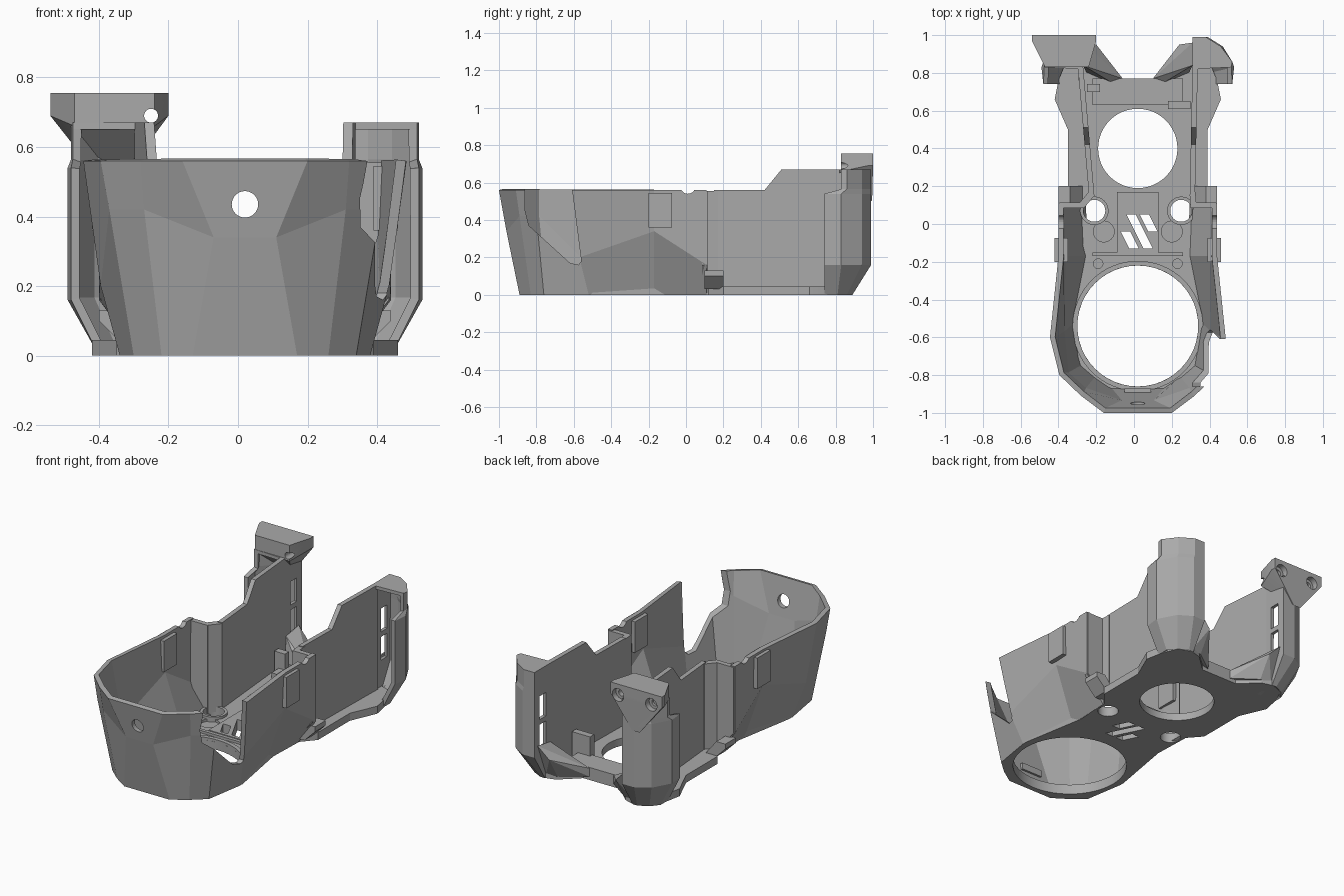
import bpy, bmesh, math
from mathutils import Vector

if "Cube" in bpy.data.objects:
    bpy.data.objects.remove(bpy.data.objects["Cube"], do_unlink=True)

CX = 0.02  # symmetry plane of the shell
# Side sign, name and distance of the rear wall's front end from the symmetry plane
SIDES = ((1, "left", 0.275), (-1, "right", 0.23))

grey = bpy.data.materials.new("plain grey")
grey.use_nodes = True
grey.diffuse_color = (0.4, 0.4, 0.4, 1)
grey.node_tree.nodes["Principled BSDF"].inputs["Base Color"].default_value = (0.4, 0.4, 0.4, 1)


def finish(name, bm, closed=True):
    if closed:
        bmesh.ops.recalc_face_normals(bm, faces=bm.faces)
    me = bpy.data.meshes.new(name)
    bm.to_mesh(me)
    bm.free()
    me.materials.append(grey)
    ob = bpy.data.objects.new(name, me)
    bpy.context.collection.objects.link(ob)
    return ob


def prism(name, pts, axis, a, b):
    """Extrude a 2D outline along an axis from a to b."""
    place = {"x": lambda p, t: (t, p[0], p[1]),
             "y": lambda p, t: (p[0], t, p[1]),
             "z": lambda p, t: (p[0], p[1], t)}[axis]
    bm = bmesh.new()
    base = bm.faces.new([bm.verts.new(place(p, a)) for p in pts])
    out = bmesh.ops.extrude_face_region(bm, geom=[base])
    move = Vector(place((0, 0), b - a))
    bmesh.ops.translate(bm, vec=move, verts=[v for v in out["geom"] if isinstance(v, bmesh.types.BMVert)])
    return finish(name, bm)


def box(name, x, y, z):
    return prism(name, [(x[0], y[0]), (x[1], y[0]), (x[1], y[1]), (x[0], y[1])], "z", *z)


def circle(cx, cy, r, n=48):
    return [(cx + r * math.cos(math.tau * i / n), cy + r * math.sin(math.tau * i / n)) for i in range(n)]


def hull(name, pts):
    bm = bmesh.new()
    vs = [bm.verts.new(p) for p in pts]
    res = bmesh.ops.convex_hull(bm, input=vs)
    bmesh.ops.delete(bm, geom=[v for v in res["geom_interior"] if isinstance(v, bmesh.types.BMVert)], context="VERTS")
    bmesh.ops.dissolve_limit(bm, angle_limit=0.01, verts=bm.verts, edges=bm.edges)
    return finish(name, bm)


def bake(ob):
    dg = bpy.context.evaluated_depsgraph_get()
    me = bpy.data.meshes.new_from_object(ob.evaluated_get(dg))
    ob.modifiers.clear()
    ob.data = me


def shell(name, rings, thick, outward):
    """Open wall lofted through rings, thickened inward."""
    bm = bmesh.new()
    vs = [[bm.verts.new(p) for p in r] for r in rings]
    for lo, hi in zip(vs, vs[1:]):
        for i in range(len(lo) - 1):
            quad = [lo[i], hi[i], hi[i + 1], lo[i + 1]]
            bm.faces.new(quad if outward > 0 else quad[::-1])
    ob = finish(name, bm, closed=False)
    m = ob.modifiers.new("thickness", "SOLIDIFY")
    m.thickness, m.offset = thick, -1
    bake(ob)
    return ob


def cut(ob, *cutters):
    for c in cutters:
        m = ob.modifiers.new("cut", "BOOLEAN")
        m.operation, m.solver, m.object = "DIFFERENCE", "EXACT", c
        bpy.context.view_layer.update()
        bake(ob)
        bpy.data.objects.remove(c, do_unlink=True)


def smooth(ob):
    bpy.ops.object.select_all(action="DESELECT")
    ob.select_set(True)
    bpy.context.view_layer.objects.active = ob
    bpy.ops.object.shade_smooth_by_angle(angle=math.radians(20))


# Floor plate with its round openings, screw holes and slanted vents
half = [(0.15, -0.89), (0.24, -0.83), (0.32, -0.76), (0.36, -0.5), (0.29, -0.1), (0.30, 0.12), (0.37, 0.2),
        (0.37, 0.5), (0.44, 0.66), (0.42, 0.76), (0.38, 0.86), (0.30, 0.89), (0.23, 0.87), (0.12, 0.77)]
floor = prism("floor", [(CX + u, y) for u, y in half] + [(CX - u, y) for u, y in reversed(half)], "z", 0, 0.045)
holes = [(0, -0.54, 0.32, -0.1), (0, 0.4, 0.21, -0.1)]
for s, *_ in SIDES:
    holes += [(s * 0.23, 0.07, 0.058, -0.1), (s * 0.18, -0.04, 0.055, 0.03), (s * 0.21, -0.21, 0.025, 0.03)]
for u, y, r, z in holes:
    cut(floor, prism("cutter", circle(CX + u, y, r), "z", z, 0.2))

console = box("centre_plate", (-0.09, 0.13), (-0.15, 0.17), (0.03, 0.065))
for x, top, bottom in ((-0.07, -0.04, -0.13), (-0.04, 0.05, -0.13), (0.03, 0.05, -0.04)):
    d = (top - bottom) * 0.5
    vent = [(x, top), (x + 0.05, top), (x + 0.05 + d, bottom), (x + d, bottom)]
    for ob in (floor, console):
        cut(ob, prism("cutter", vent, "z", -0.1, 0.2))
smooth(floor)

ring = prism("opening_rim", circle(CX, -0.54, 0.345, 64), "z", 0.01, 0.06)
cut(ring, prism("cutter", circle(CX, -0.54, 0.32, 64), "z", -0.1, 0.2))
smooth(ring)
box("floor_step", (-0.22, 0.26), (-0.17, -0.15), (0.04, 0.06))
box("rear_beam", (-0.22, 0.26), (0.63, 0.77), (0.03, 0.075))
box("front_clip", (-0.05, 0.09), (-0.895, -0.87), (0.1, 0.14))

# Faceted front bowl
low = [(0.30, 0.11, 0), (0.29, -0.17, 0), (0.36, -0.52, 0), (0.32, -0.76, 0), (0.24, -0.83, 0), (0.15, -0.89, 0)]
mid = [(0.42, 0.11, 0.16), (0.41, -0.17, 0.34), (0.415, -0.57, 0.2), (0.39, -0.80, 0.42), (0.29, -0.89, 0.42),
       (0.09, -0.96, 0.34)]
top = [(0.42, 0.11, 0.56), (0.42, -0.17, 0.56), (0.465, -0.6, 0.56), (0.415, -0.8, 0.56), (0.30, -0.91, 0.56),
       (0.18, -1.0, 0.56)]
rings = [[(CX + u, y, z) for u, y, z in r] + [(CX - u, y, z) for u, y, z in reversed(r)] for r in (low, mid, top)]
bowl = shell("front_bowl", rings, 0.028, 1)
gap = [(-0.86, 0.65), (-0.86, 0.45), (-0.84, 0.37), (-0.62, 0.17), (-0.575, 0.16), (-0.56, 0.18), (-0.62, 0.65)]
cut(bowl, prism("cutter", gap, "x", 0.25, 0.7),
    prism("cutter", circle(CX, 0.435, 0.038), "y", -1.2, -0.8),
    prism("cutter", circle(0.01, 0.58, 0.04, 24), "x", -0.8, 0.8))

for s, side, start in SIDES:
    X = lambda u: CX + s * u
    # Shoulder between the wide bowl and the narrow rear
    prism(side + "_shoulder", [(X(0.28), 0.03), (X(0.30), 0.03), (X(0.415), 0.16), (X(0.415), 0.555), (X(0.28), 0.555)],
          "y", 0.085, 0.115)
    prism(side + "_shoulder_return", [(X(0.28), 0.09), (X(0.31), 0.11), (X(start + 0.03), 0.17), (X(start), 0.15)],
          "z", 0.03, 0.555)
    prism(side + "_shoulder_tab", [(X(0.28), 0.03), (X(0.35), 0.03), (X(0.42), 0.1), (X(0.42), 0.13), (X(0.36), 0.13)],
          "y", 0.1, 0.2)
    box(side + "_wall_clip", (X(0.37), X(0.44)), (-0.2, -0.075), (0.36, 0.545))

    # Stepped rear side wall, leaning outward toward the back
    wall = prism(side + "_rear_wall", [(0.15, 0.03), (0.84, 0.03), (0.84, 0.67), (0.51, 0.67), (0.42, 0.56), (0.15, 0.56)],
                 "x", X(start), X(start + 0.028))
    for v in wall.data.vertices:
        v.co.x += s * (0.29 - start) * (v.co.y - 0.15) / 0.69

    # Rear corner pod: open-fronted channel with two slots, stepped back near the top
    foot = [(0.29, 0.76), (0.29, 0.89), (0.32, 0.89), (0.38, 0.86), (0.42, 0.81), (0.42, 0.74)]
    body = [(0.29, 0.76), (0.29, 0.99), (0.37, 0.99), (0.45, 0.94), (0.51, 0.83), (0.50, 0.74)]
    head = [(0.29, 0.82), (0.29, 0.99), (0.36, 0.99), (0.44, 0.94), (0.50, 0.86), (0.495, 0.83)]
    levels = [(foot, 0.0), (body, 0.16), (body, 0.54), (head, 0.565), (head, 0.67)]
    pod = shell(side + "_rear_pod", [[(X(u), y, z) for u, y in r] for r, z in levels], 0.025, s)
    for z in (0.2, 0.37):
        cut(pod, box("cutter", (X(0.2), X(0.34)), (0.88, 0.94), (z, z + 0.14)))
    prism(side + "_pod_cap", [(X(u), y) for u, y in head], "z", 0.65, 0.67)

    # Sloping braces that tie the pods to the floor
    hull(side + "_brace", [(X(u), y, z) for u, y, z in (
        (0.08, 0.77, 0.02), (0.08, 0.77, 0.07), (0.14, 0.75, 0.07), (0.22, 0.87, 0.02), (0.29, 0.88, 0.02),
        (0.22, 0.95, 0.15), (0.29, 0.96, 0.22), (0.29, 0.84, 0.2), (0.27, 0.8, 0.03))])

    # Screw bosses
    boss = prism(side + "_screw_boss", circle(X(0.23), 0.07, 0.075), "z", 0.02, 0.06)
    cut(boss, prism("cutter", circle(X(0.23), 0.07, 0.058), "z", -0.1, 0.2))
    smooth(boss)

# Small inner hooks near the rear opening
box("right_inner_hook", (-0.25, -0.18), (0.7, 0.74), (0.04, 0.17))
box("left_inner_hook", (0.18, 0.3), (0.61, 0.65), (0.04, 0.19))

# Flared bracket on top of one pod, tapering to a point at the back
bracket = hull("sensor_bracket", [
    (-0.54, 1.0, 0.755), (-0.20, 1.0, 0.755), (-0.54, 0.97, 0.755), (-0.20, 0.97, 0.755),
    (-0.47, 0.83, 0.755), (-0.24, 0.83, 0.755), (-0.47, 0.83, 0.66), (-0.24, 0.83, 0.66),
    (-0.54, 0.97, 0.69), (-0.20, 0.97, 0.69), (-0.54, 1.0, 0.69), (-0.20, 1.0, 0.69),
    (-0.39, 0.995, 0.5), (-0.34, 0.995, 0.5)])
for x, depth in ((-0.47, 0.95), (-0.25, 0.7)):
    cut(bracket, prism("cutter", circle(x, 0.69, 0.038, 32), "y", 0.965, 1.1),
        prism("cutter", circle(x, 0.69, 0.02, 32), "y", depth, 1.1))
smooth(bracket)
